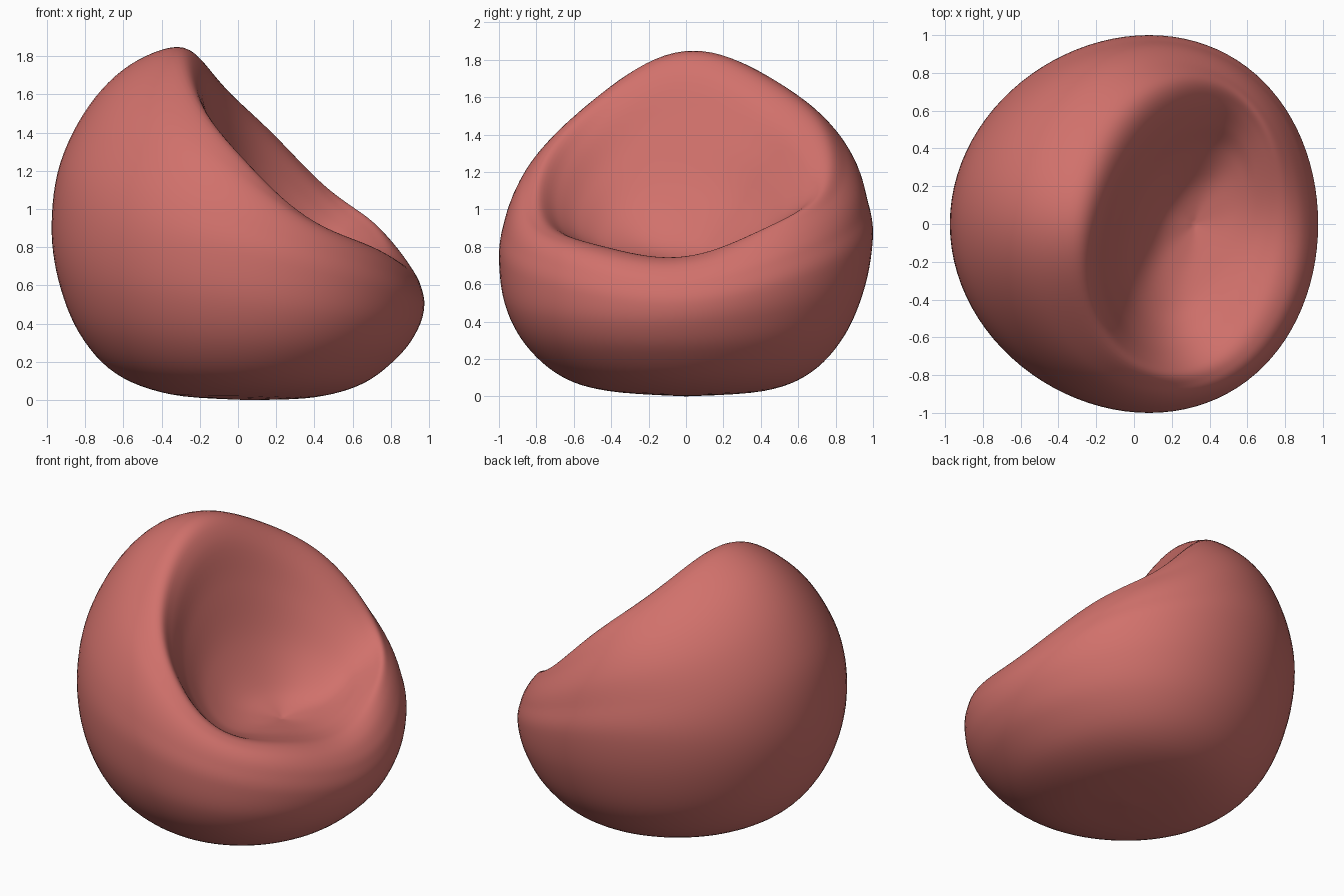
import bpy, bmesh, math

cube = bpy.data.objects.get("Cube")
if cube:
    bpy.data.objects.remove(cube, do_unlink=True)

fabric = bpy.data.materials.new("coral_fabric")
fabric.use_nodes = True
colour = (0.635, 0.165, 0.148, 1)
fabric.diffuse_color = colour
bsdf = fabric.node_tree.nodes["Principled BSDF"]
bsdf.inputs["Base Color"].default_value = colour
bsdf.inputs["Roughness"].default_value = 0.8

# Loops from the base, up the outside, over the rim and down to the seat:
# x back, x front, y right, y left, z back, z front, z right, z left, skew, bow
LOOPS = [
    (.05, .05, 0, 0, 0, 0, 0, 0, 0, 0),
    (-.35, .40, -.42, .42, .03, .015, .03, .03, 0, .02),
    (-.64, .66, -.67, .67, .14, .09, .11, .13, 0, .05),
    (-.83, .85, -.86, .85, .35, .24, .28, .33, 0, .07),
    (-.94, .945, -.97, .96, .63, .38, .50, .60, 0, .08),
    (-.975, .975, -1, 1, .92, .50, .75, .87, 0, .08),
    (-.93, .955, -.975, .97, 1.24, .60, .91, 1.04, 0, .08),
    (-.78, .92, -.93, .93, 1.54, .665, 1.02, 1.16, 0, .06),
    (-.57, .87, -.87, .86, 1.75, .715, 1.08, 1.24, .02, .03),
    (-.32, .80, -.79, .77, 1.845, .745, 1.09, 1.26, .07, .01),
    (-.19, .72, -.69, .66, 1.74, .745, 1.02, 1.17, .16, 0),
    (-.11, .64, -.57, .54, 1.45, .735, .92, 1.04, .22, 0),
    (-.01, .57, -.43, .41, 1.10, .725, .82, .89, .26, 0),
    (.14, .47, -.23, .23, .82, .712, .745, .765, .28, 0),
    (.32, .32, 0, 0, .70, .70, .70, .70, 0, 0),
]
SEGMENTS, STEPS = 96, 6


def smooth_loop(i, t):
    """Catmull-Rom blend between loop i and the next one."""
    n = len(LOOPS) - 1
    quad = zip(*(LOOPS[min(max(k, 0), n)] for k in range(i - 1, i + 3)))
    return [0.5 * (2 * b + (c - a) * t + (2 * a - 5 * b + 4 * c - d) * t * t
                   + (3 * b - a - 3 * c + d) * t ** 3) for a, b, c, d in quad]


def loop_point(loop, angle):
    """Point on a tilted, saddle-shaped oval."""
    xb, xf, yr, yl, zb, zf, zr, zl, skew, bow = loop
    c, s = math.cos(angle), math.sin(angle)
    y = (yr + yl) / 2 + (yl - yr) / 2 * s
    x = (xb + xf) / 2 + (xf - xb) / 2 * c + skew * y + bow * s * s
    z = ((zb + zf + zr + zl) / 4 + (zf - zb) / 2 * c + (zl - zr) / 2 * s
         + (zf + zb - zr - zl) / 4 * math.cos(2 * angle))
    # Narrow the backrest shoulders and lift the front corners
    z += 0.06 * (zb - zf) * c * math.sin(2 * angle) ** 2
    return x, y, z


# Beanbag body: loft through all loops, closed by a fan at each pole
bm = bmesh.new()
params = [smooth_loop(i, k / STEPS) for i in range(len(LOOPS) - 1) for k in range(STEPS)][1:]
rings = [[bm.verts.new(loop_point(p, math.tau * j / SEGMENTS)) for j in range(SEGMENTS)]
         for p in params]
base = bm.verts.new(loop_point(LOOPS[0], 0))
seat = bm.verts.new(loop_point(LOOPS[-1], 0))
for j in range(SEGMENTS):
    k = (j + 1) % SEGMENTS
    bm.faces.new((base, rings[0][k], rings[0][j]))
    bm.faces.new((seat, rings[-1][j], rings[-1][k]))
    for low, high in zip(rings, rings[1:]):
        bm.faces.new((low[j], low[k], high[k], high[j]))
bmesh.ops.recalc_face_normals(bm, faces=bm.faces)
for face in bm.faces:
    face.smooth = True
mesh = bpy.data.meshes.new("beanbag_body")
bm.to_mesh(mesh)
bm.free()
mesh.materials.append(fabric)
body = bpy.data.objects.new("beanbag_body", mesh)
bpy.context.collection.objects.link(body)
